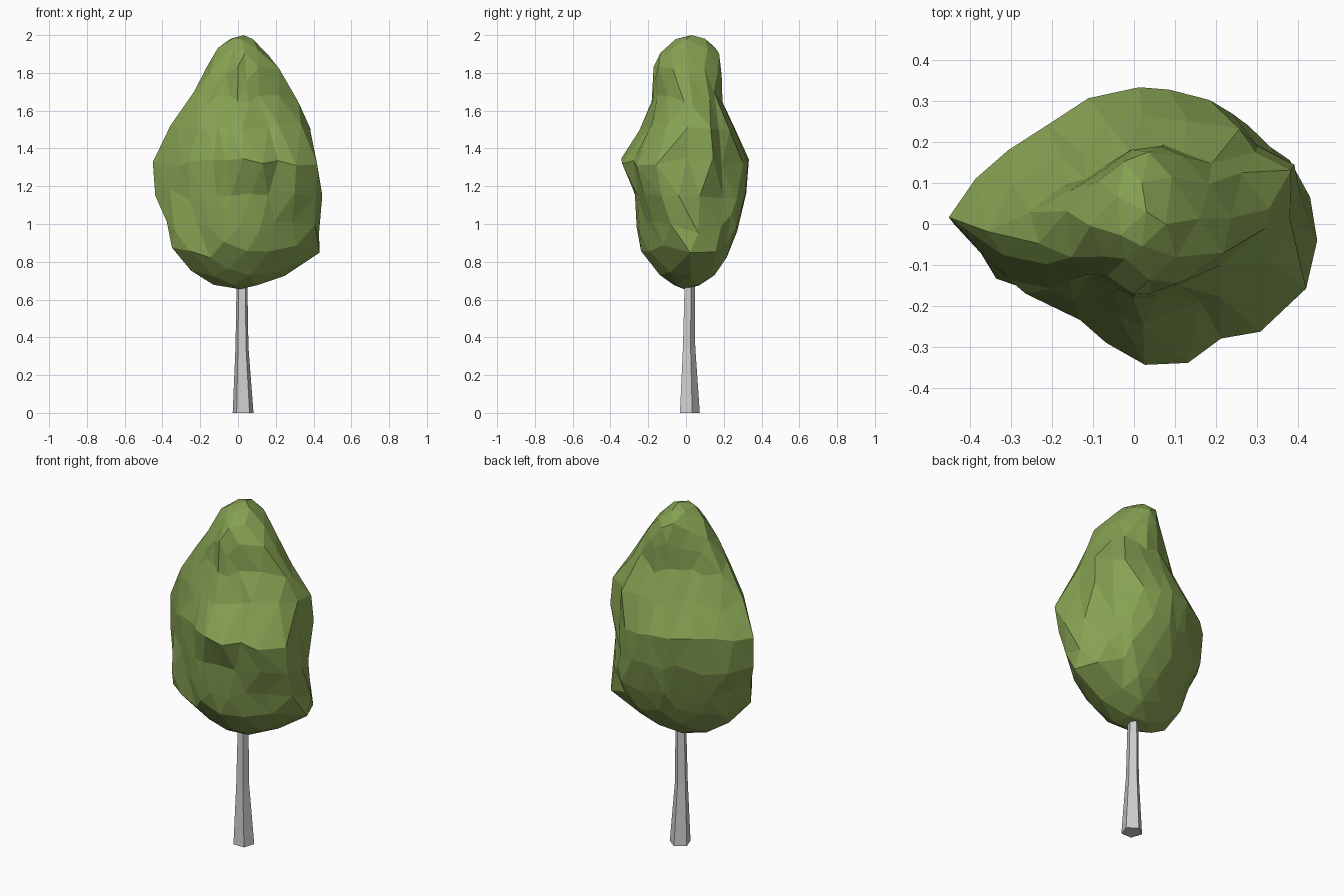
import bpy, bmesh, math, random
from mathutils import Vector

random.seed(4)
if "Cube" in bpy.data.objects:
    bpy.data.objects.remove(bpy.data.objects["Cube"], do_unlink=True)


def make_material(name, colour):
    mat = bpy.data.materials.new(name)
    mat.use_nodes = True
    mat.diffuse_color = (*colour, 1)
    mat.node_tree.nodes["Principled BSDF"].inputs["Base Color"].default_value = (*colour, 1)
    return mat


def make_object(name, bm, mat):
    bmesh.ops.recalc_face_normals(bm, faces=bm.faces)
    mesh = bpy.data.meshes.new(name)
    bm.to_mesh(mesh)
    bm.free()
    mesh.materials.append(mat)
    obj = bpy.data.objects.new(name, mesh)
    bpy.context.collection.objects.link(obj)
    return obj


def lerp_rows(rows, key):
    """Interpolate the rows, whose first item is the key."""
    for a, b in zip(rows, rows[1:]):
        if key <= b[0]:
            t = max(0, (key - a[0]) / (b[0] - a[0]))
            return [p + (q - p) * t for p, q in zip(a[1:], b[1:])]
    return rows[-1][1:]


# Crown reach by height: height, right, left, front, back, skew
REACH = [(0.655, .02, .02, .02, .02, 0), (0.69, .19, .21, .11, .12, .1),
         (0.85, .365, .42, .25, .215, .2), (0.96, .385, .425, .275, .265, .2),
         (1.1, .41, .43, .285, .29, .1), (1.26, .46, .455, .345, .345, 0),
         (1.37, .42, .40, .335, .325, .06), (1.54, .34, .39, .235, .24, .18),
         (1.66, .28, .29, .18, .175, .18), (1.87, .145, .19, .175, .18, .1),
         (1.965, .09, .10, .07, .16, 0), (2.0, .02, .05, .03, .03, 0)]
# Crown outline seen from above: angle in degrees, radius
OUTLINE = [(0, .43), (15, .435), (30, .374), (60, .352), (90, .347), (120, .312), (150, .375),
           (170, .465), (180, .435), (210, .31), (240, .27), (270, .322), (286, .357),
           (300, .35), (330, .43), (340, .485), (360, .43)]
# Hollows between leaf clumps: centre, size, depth
HOLLOWS = [((.06, -.30, 1.15), .16, .05), ((.33, .15, 1.2), .15, .04)]

# Crown: faceted ball fitted to the outline and reach
bm = bmesh.new()
bmesh.ops.create_icosphere(bm, subdivisions=3, radius=1)
for v in bm.verts:
    pole = abs(v.co.z) > 0.99
    jitter = min(1, 3 * (1 - abs(v.co.z)))
    z = 0.655 + 1.345 * (v.co.z + 1) / 2 + jitter * random.uniform(-.025, .025)
    angle = math.degrees(math.atan2(v.co.y, v.co.x)) + jitter * random.uniform(-6, 6)
    radius = lerp_rows(OUTLINE, angle % 360)[0]
    right, left, front, back, skew = lerp_rows(REACH, z)
    swell = 1.025 + jitter * random.uniform(-.045, .045)
    x = radius * math.cos(math.radians(angle)) * swell
    y = radius * math.sin(math.radians(angle)) * swell
    x *= (left if x > 0 else right) / .455
    y *= (back if y > 0 else front) / .345
    y += skew * x
    if pole:
        x, y = (.03, .03) if z > 1 else (.01, -.01)
    v.co = Vector((x, y, z))
    for centre, size, depth in HOLLOWS:
        near = 1 - (v.co - Vector(centre)).length / size
        if near > 0:
            v.co -= Vector((x, y, 0)).normalized() * depth * near
make_object("crown", bm, make_material("leaf green", (.24, .36, .085)))

# Trunk: five-sided with a flat front, flaring towards the ground
bm = bmesh.new()
rings = []
for z, cx, cy, r in [(0, .027, .015, .058), (.35, .021, .013, .036), (.75, .021, .018, .029)]:
    corners = [math.radians(90 + 72 * i) for i in range(5)]
    rings.append([bm.verts.new((cx + r * math.cos(a), cy + r * math.sin(a), z)) for a in corners])
for low, high in zip(rings, rings[1:]):
    for i in range(5):
        j = (i + 1) % 5
        bm.faces.new((low[i], low[j], high[j], high[i]))
bm.faces.new(rings[0])
bm.faces.new(rings[-1])
make_object("trunk", bm, make_material("pale grey bark", (.62, .62, .62)))
